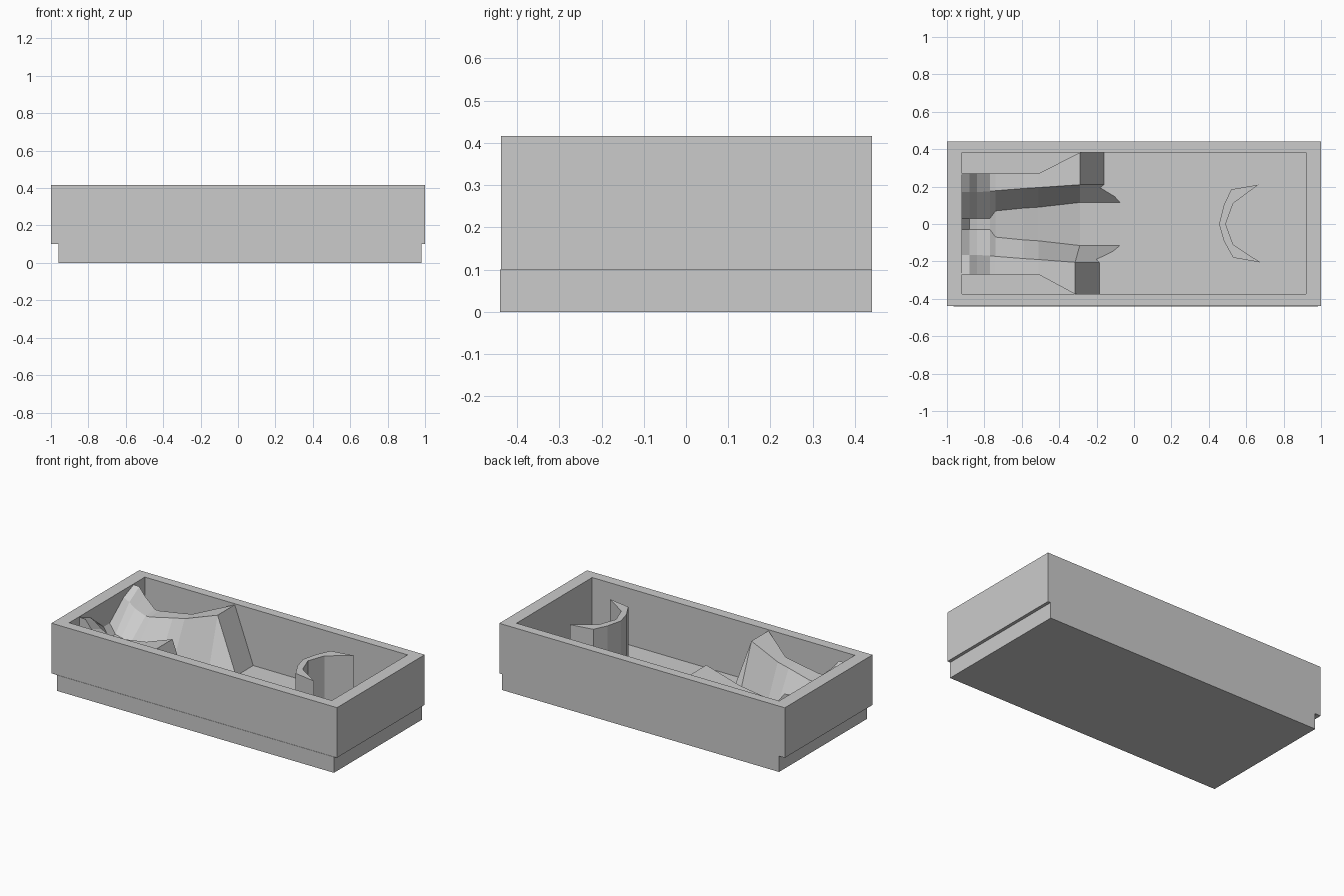
import bpy

if "Cube" in bpy.data.objects:
    bpy.data.objects.remove(bpy.data.objects["Cube"])


def make_mesh(name, verts, faces):
    mesh = bpy.data.meshes.new(name)
    mesh.from_pydata(verts, [], faces)
    mesh.update()
    obj = bpy.data.objects.new(name, mesh)
    bpy.context.collection.objects.link(obj)
    bpy.context.view_layer.objects.active = obj
    bpy.ops.object.select_all(action='DESELECT')
    obj.select_set(True)
    bpy.ops.object.mode_set(mode='EDIT')
    bpy.ops.mesh.select_all(action='SELECT')
    bpy.ops.mesh.normals_make_consistent(inside=False)
    bpy.ops.object.mode_set(mode='OBJECT')
    return obj


def loft(name, loops):
    """Skin closed loops of equal length and cap both ends."""
    n = len(loops[0])
    verts = [p for loop in loops for p in loop]
    faces = [(k * n + i, k * n + (i + 1) % n, (k + 1) * n + (i + 1) % n, (k + 1) * n + i)
             for k in range(len(loops) - 1) for i in range(n)]
    faces.append(tuple(reversed(range(n))))
    faces.append(tuple(range((len(loops) - 1) * n, len(loops) * n)))
    return make_mesh(name, verts, faces)


def rect(x0, x1, y0, y1, z):
    return [(x0, y0, z), (x1, y0, z), (x1, y1, z), (x0, y1, z)]


FLOOR = 0.06
TOP = 0.417

# Tray: narrower foot, overhanging walls and recessed floor
loft("tray", [
    rect(-0.96, 0.98, -0.44, 0.44, 0),
    rect(-0.96, 0.98, -0.44, 0.44, 0.1),
    rect(-1, 1, -0.438, 0.44, 0.1),
    rect(-1, 1, -0.438, 0.44, TOP),
    rect(-0.92, 0.92, -0.375, 0.382, TOP),
    rect(-0.92, 0.92, -0.375, 0.382, FLOOR),
])

# Hillside with a valley: x, outer y/z, crest y/z, valley y/z
sections = [
    (-0.92, 0.27, 0.412, 0.17, 0.37, 0.03, 0.26),
    (-0.88, 0.27, 0.41, 0.17, 0.35, 0.03, 0.20),
    (-0.84, 0.27, 0.36, 0.17, 0.32, 0.03, 0.19),
    (-0.77, 0.27, 0.295, 0.175, 0.29, 0.03, 0.18),
    (-0.74, 0.27, 0.295, 0.178, 0.29, 0.07, 0.17),
    (-0.59, 0.27, 0.32, 0.19, 0.32, 0.085, 0.14),
    (-0.51, 0.27, 0.335, 0.195, 0.335, 0.09, 0.12),
    (-0.29, 0.382, 0.41, 0.21, 0.41, 0.115, 0.07),
    (-0.16, 0.382, 0.058, 0.21, 0.058, 0.115, 0.061),
]
loops = []
for k, (x, yo, zo, yc, zc, yv, zv) in enumerate(sections):
    end = k == len(sections) - 1
    shift = 0.025 if k >= len(sections) - 2 else 0
    xv = -0.075 if end else x
    yf = min(yo, 0.375)
    loops.append([
        (x, yo, 0.05), (x, yo, zo), (x, yc, zc), (xv, yv, zv),
        (xv, -yv, zv), (x - shift, -yc + 0.005, zc),
        (x - shift, -yf, zo), (x - shift, -yf, 0.05),
    ])
loft("valley_hillside", loops)

# Crescent-shaped upright wall
outline = [(0.665, 0.21), (0.52, 0.185), (0.48, 0.10), (0.455, 0), (0.48, -0.09),
           (0.53, -0.18), (0.675, -0.205), (0.53, -0.11), (0.49, 0), (0.53, 0.11)]
loft("crescent_wall", [[(x, y, z) for x, y in outline] for z in (0.05, 0.41)])
